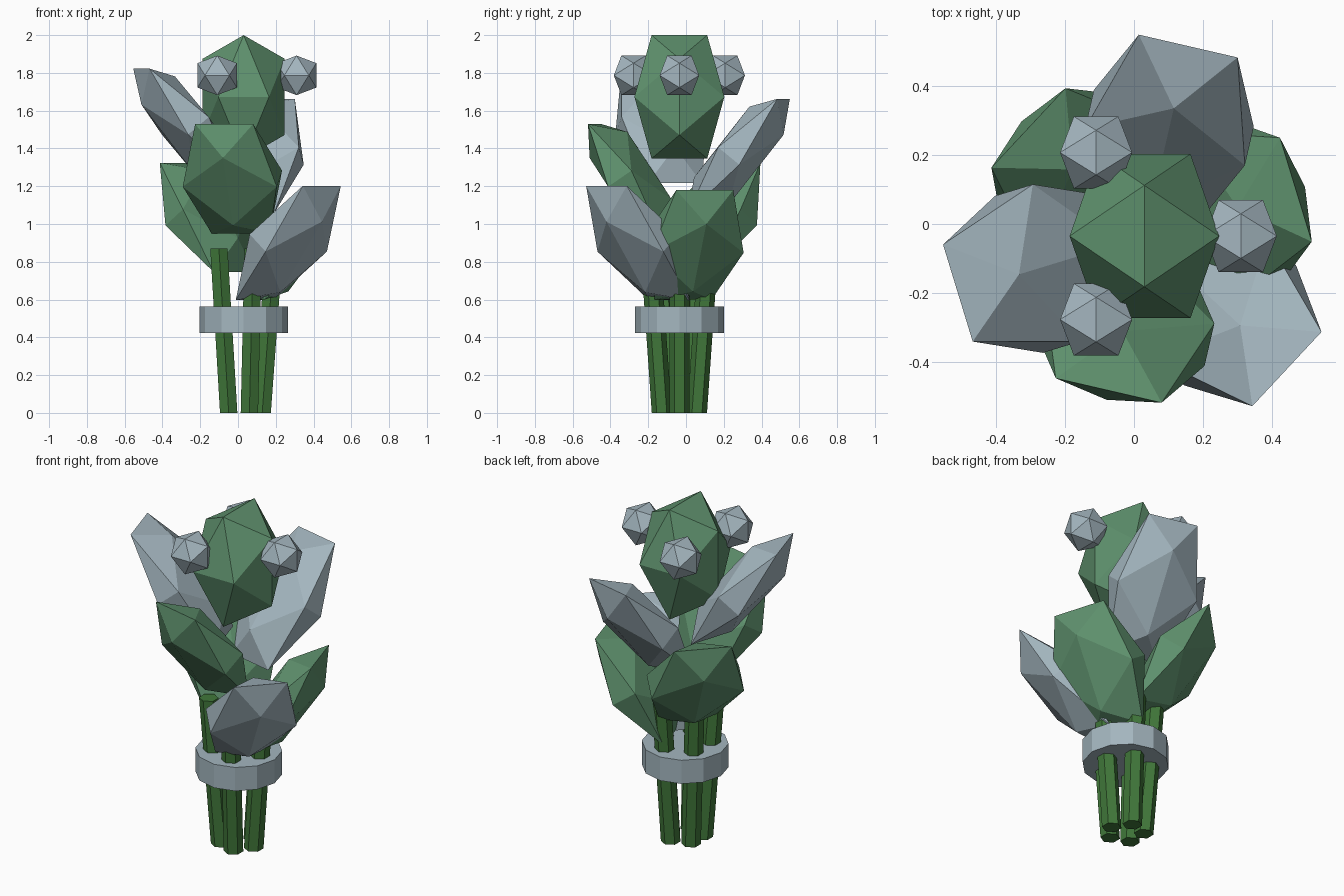
import bpy, bmesh, math
from mathutils import Matrix, Vector

cube = bpy.data.objects.get("Cube")
if cube:
    bpy.data.objects.remove(cube, do_unlink=True)

AXIS = Vector((0.03, -0.035, 0))


def material(name, color):
    mat = bpy.data.materials.new(name)
    mat.use_nodes = True
    mat.diffuse_color = (*color, 1)
    mat.node_tree.nodes["Principled BSDF"].inputs["Base Color"].default_value = (*color, 1)
    return mat


leaf_green = material("leaf green", (0.115, 0.287, 0.156))
stem_green = material("stem green", (0.052, 0.185, 0.042))
silver = material("silver grey", (0.37, 0.468, 0.52))


def finish(name, bm, mat):
    bmesh.ops.recalc_face_normals(bm, faces=bm.faces)
    mesh = bpy.data.meshes.new(name)
    bm.to_mesh(mesh)
    bm.free()
    mesh.materials.append(mat)
    obj = bpy.data.objects.new(name, mesh)
    bpy.context.collection.objects.link(obj)
    return obj


def gem(name, mat, centre, size, angle=0, tilt=0):
    """Faceted 20-sided body standing on an edge, scaled, leaned out and turned."""
    bm = bmesh.new()
    bmesh.ops.create_icosphere(bm, subdivisions=1, radius=1)
    stand = (Matrix.Rotation(math.pi / 2, 4, "Z")
             @ Matrix.Rotation(-math.atan(0.618034), 4, "Y"))
    place = (Matrix.Translation(centre)
             @ Matrix.Rotation(math.radians(angle), 4, "Z")
             @ Matrix.Rotation(math.radians(tilt), 4, "Y")
             @ Matrix.Diagonal((*size, 1)))
    for v in bm.verts:
        v.co = place @ stand @ v.co.normalized()
    return finish(name, bm, mat)


def around(radius, angle, z):
    a = math.radians(angle)
    return AXIS + Vector((radius * math.cos(a), radius * math.sin(a), z))


# Stems: five hexagonal rods fanning outward
for i in range(5):
    bm = bmesh.new()
    bmesh.ops.create_cone(bm, cap_ends=True, segments=6, radius1=0.053,
                          radius2=0.053, depth=0.87)
    low, high = around(0.098, 72 * i, 0), around(0.162, 72 * i, 0.87)
    for v in bm.verts:
        end = low if v.co.z < 0 else high
        v.co = end + Vector((v.co.x, v.co.y, 0))
    finish(f"stem_{i + 1}", bm, stem_green)

# Band tying the stems
bm = bmesh.new()
bmesh.ops.create_cone(bm, cap_ends=True, segments=12, radius1=0.235, radius2=0.235,
                      depth=0.14, matrix=Matrix.Translation(AXIS + Vector((0, 0, 0.492))))
finish("band", bm, silver)

# Green leaves, climbing around the bunch
for i, (angle, z) in enumerate([(17, 0.89), (137, 1.035), (257, 1.24)]):
    gem(f"green_leaf_{i + 1}", leaf_green, around(0.265, angle, z),
        (0.145, 0.3, 0.41), angle, 34)

# Silver leaves between them
for i, (angle, z) in enumerate([(317, 0.9), (77, 1.36), (197, 1.52)]):
    gem(f"silver_leaf_{i + 1}", silver, around(0.323, angle, z),
        (0.14, 0.28, 0.456), angle, 38.8)

# Central bud
gem("bud", leaf_green, AXIS + Vector((0, 0, 1.673)), (0.255, 0.28, 0.384))

# Berries around the bud
for i in range(3):
    gem(f"berry_{i + 1}", silver, around(0.28, 120 * i, 1.787), (0.123,) * 3)
